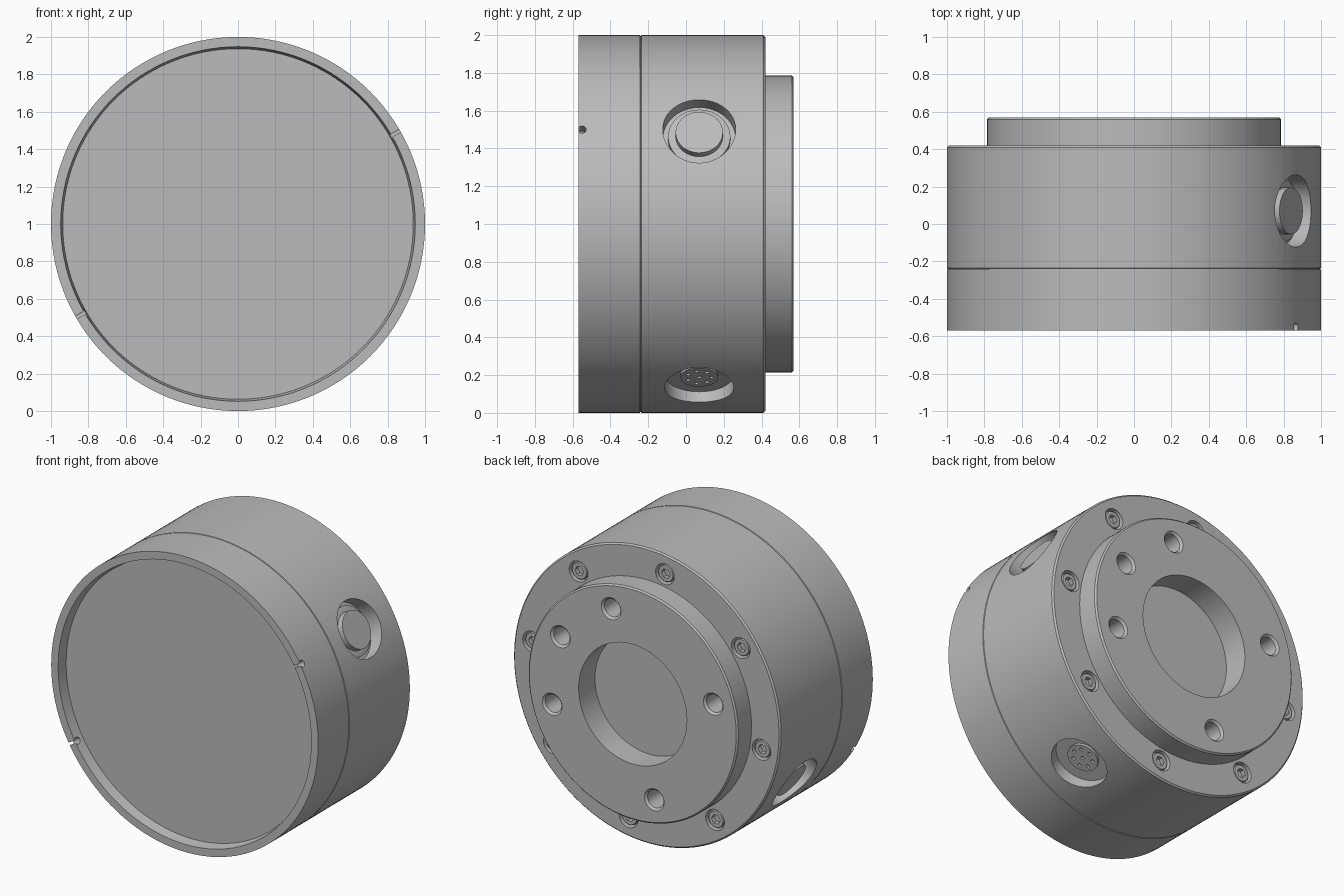
import bpy, bmesh, math
from mathutils import Matrix, Vector

if "Cube" in bpy.data.objects:
    bpy.data.objects.remove(bpy.data.objects["Cube"])

grey = bpy.data.materials.new("machined_grey")
grey.use_nodes = True
grey.diffuse_color = (0.5, 0.5, 0.5, 1)
grey.node_tree.nodes["Principled BSDF"].inputs["Base Color"].default_value = (0.5, 0.5, 0.5, 1)

CENTRE = Vector((0, 0, 1))


def frame(direction, origin):
    """Matrix whose local z runs along direction from origin."""
    return Matrix.Translation(origin) @ Vector(direction).to_track_quat('Z', 'Y').to_matrix().to_4x4()


def on_back(radius=0, degrees=0):
    """Axial frame on the back; local z equals world y."""
    a = math.radians(degrees)
    return frame((0, 1, 0), CENTRE + radius * Vector((math.cos(a), 0, math.sin(a))))


def radial(degrees, y):
    """Frame on the main axis; local z points outward through the side wall."""
    a = math.radians(degrees)
    return frame((math.cos(a), 0, math.sin(a)), CENTRE + Vector((0, y, 0)))


def lathe(bm, profile, segments, matrix):
    """Revolve (radius, height) points into a closed solid."""
    part = bmesh.new()
    verts = [part.verts.new((r, 0, h)) for r, h in profile]
    edges = [part.edges.new(pair) for pair in zip(verts, verts[1:])]
    bmesh.ops.spin(part, geom=verts + edges, cent=(0, 0, 0), axis=(0, 0, 1),
                   angle=2 * math.pi, steps=segments)
    bmesh.ops.remove_doubles(part, verts=part.verts, dist=1e-5)
    bmesh.ops.recalc_face_normals(part, faces=part.faces)
    part.transform(matrix)
    mesh = bpy.data.meshes.new("temp")
    part.to_mesh(mesh)
    part.free()
    bm.from_mesh(mesh)
    bpy.data.meshes.remove(mesh)


def rod(bm, radius, low, high, segments, matrix):
    lathe(bm, [(0, low), (radius, low), (radius, high), (0, high)], segments, matrix)


def make(name, bm):
    mesh = bpy.data.meshes.new(name)
    bm.to_mesh(mesh)
    bm.free()
    mesh.materials.append(grey)
    ob = bpy.data.objects.new(name, mesh)
    bpy.context.collection.objects.link(ob)
    return ob


def select(ob):
    bpy.ops.object.select_all(action='DESELECT')
    ob.select_set(True)
    bpy.context.view_layer.objects.active = ob


def finish(ob, cutter=None):
    """Cut, then smooth the round faces while keeping the edges sharp."""
    select(ob)
    if cutter:
        cutter.hide_render = True
        mod = ob.modifiers.new("cut", 'BOOLEAN')
        mod.operation, mod.solver, mod.object = 'DIFFERENCE', 'EXACT', cutter
        bpy.ops.object.modifier_apply(modifier=mod.name)
        bpy.data.objects.remove(cutter)
    bpy.ops.object.shade_smooth_by_angle(angle=math.radians(25))


SCREWS = [9 + 45 * i for i in range(8)]
MOUNT_HOLES = [75, 165, 255, 345, 30]
PLUGS = [30, 210]
PIN_SOCKET = -60
PORT_Y = 0.07

# Housing with front recess, seam, stepped rear flange and central bore
body = bmesh.new()
lathe(body, [(0, -0.5), (0.937, -0.5), (0.948, -0.57), (1, -0.57),
             (1, -0.244), (0.995, -0.242), (0.995, -0.238), (1, -0.236),
             (1, 0.41), (0.99, 0.42), (0.785, 0.42), (0.785, 0.56),
             (0.775, 0.57), (0.405, 0.57), (0.405, 0.395), (0, 0.395)],
      128, on_back())
cuts = bmesh.new()
for a in SCREWS:
    rod(cuts, 0.07, 0.37, 0.5, 32, on_back(0.87, a))
for a in MOUNT_HOLES:
    lathe(cuts, [(0, 0.3), (0.06, 0.3), (0.06, 0.556), (0.085, 0.581), (0, 0.581)],
          32, on_back(0.625, a))
for a in PLUGS:
    rod(cuts, 0.193, 0.9, 1.1, 48, radial(a, PORT_Y))
    rod(cuts, 0.022, 0.9, 1.1, 20, radial(a, -0.55))
rod(cuts, 0.183, 0.92, 1.1, 48, radial(PIN_SOCKET, PORT_Y))
finish(make("housing", body), make("housing_cutter", cuts))

# Socket head screws around the rear shoulder
heads, hexes = bmesh.new(), bmesh.new()
for a in SCREWS:
    spot = on_back(0.87, a)
    lathe(heads, [(0, 0.365), (0.058, 0.365), (0.058, 0.405), (0.053, 0.411), (0, 0.411)], 32, spot)
    rod(hexes, 0.033, 0.38, 0.45, 6, spot)
finish(make("screws", heads), make("hex_cutter", hexes))

# Round side plugs, each a stepped disc in its recess
for side, a in zip(("left", "right"), PLUGS):
    plug = bmesh.new()
    lathe(plug, [(0, 0.89), (0.165, 0.89), (0.165, 0.925), (0.14, 0.93),
                 (0.125, 0.93), (0.125, 0.97), (0, 0.97)], 48, radial(a, PORT_Y))
    finish(make(side + "_plug", plug))

# Pin socket insert with one central hole and a ring of seven
insert, pins = bmesh.new(), bmesh.new()
socket = radial(PIN_SOCKET, PORT_Y)
rod(insert, 0.1, 0.91, 0.937, 40, socket)
rod(pins, 0.011, 0.92, 1, 12, socket)
for i in range(7):
    turn = Matrix.Rotation(2 * math.pi * i / 7, 4, 'Z')
    rod(pins, 0.011, 0.92, 1, 12, socket @ turn @ Matrix.Translation((0.065, 0, 0)))
finish(make("pin_socket", insert), make("pin_cutter", pins))
